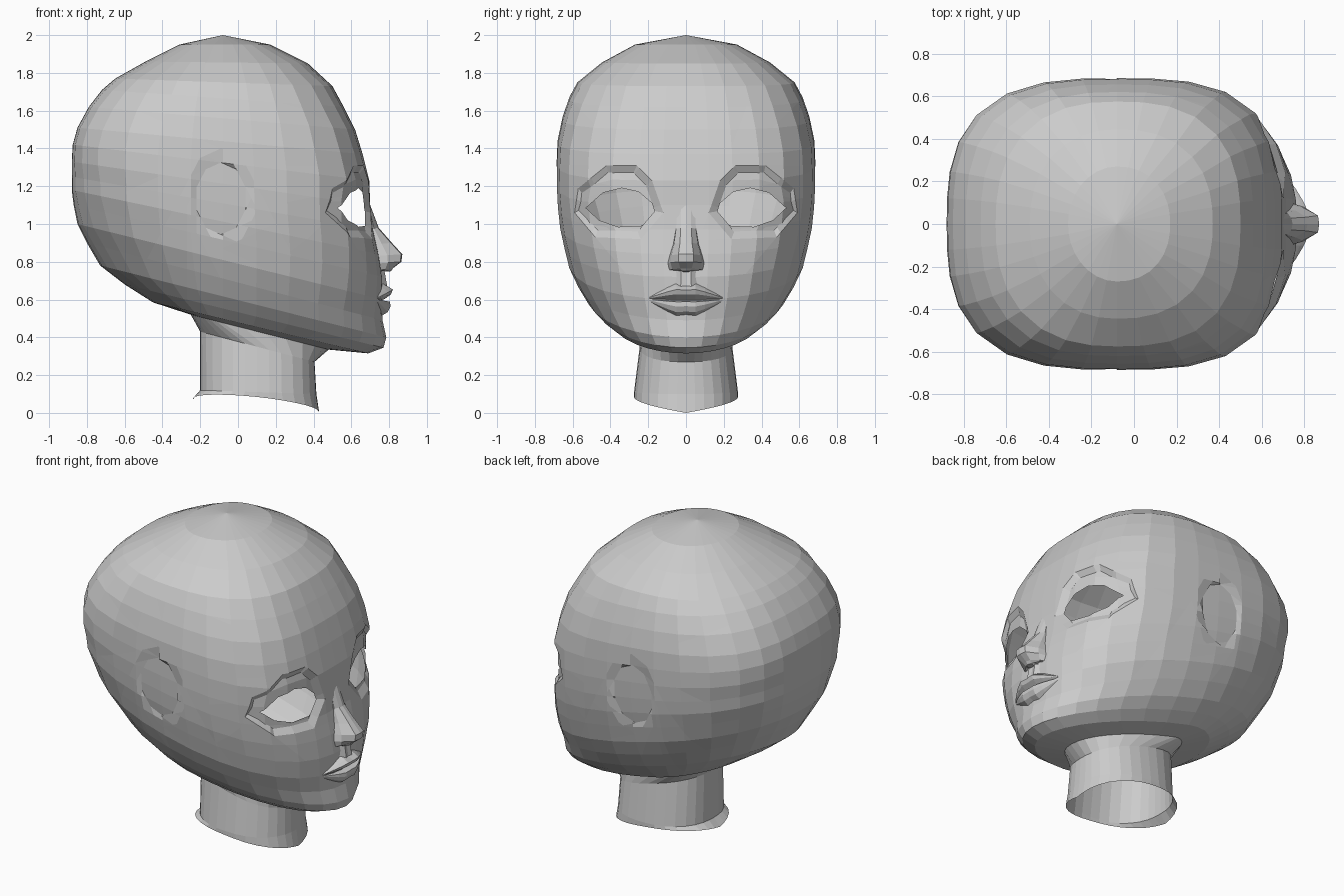
import bpy, bmesh, math
from mathutils import Vector

if "Cube" in bpy.data.objects:
    bpy.data.objects.remove(bpy.data.objects["Cube"])

skin = bpy.data.materials.new("pale grey")
skin.diffuse_color = (0.6, 0.6, 0.6, 1)
skin.use_nodes = True
skin.node_tree.nodes["Principled BSDF"].inputs["Base Color"].default_value = skin.diffuse_color


def finish(name, bm):
    """Turn a half mesh (y >= 0) into a mirrored, flat-shaded object."""
    me = bpy.data.meshes.new(name)
    bm.to_mesh(me)
    bm.free()
    me.materials.append(skin)
    ob = bpy.data.objects.new(name, me)
    bpy.context.collection.objects.link(ob)
    mod = ob.modifiers.new("mirror", 'MIRROR')
    mod.use_axis = (False, True, False)
    mod.merge_threshold = 0.0005
    return ob


def loft(bm, rows):
    """Join rows of points with quads."""
    vs = [[bm.verts.new(p) for p in r] for r in rows]
    for a, b in zip(vs, vs[1:]):
        for i in range(len(a) - 1):
            bm.faces.new((a[i], a[i + 1], b[i + 1], b[i]))
    return vs


def cut(bm, faces, poly, u):
    """Cut a convex outline (axis u against z) into faces, return the inside ones."""
    mid = sum((Vector(p) for p in poly), Vector((0, 0))) / len(poly)
    for a, b in zip(poly, poly[1:] + poly[:1]):
        n = Vector((b[1] - a[1], a[0] - b[0])).normalized()
        if (Vector(a) - mid).dot(n) < 0:
            n = -n
        co, no = Vector((0, 0, a[1])), Vector((0, 0, n.y))
        co[u], no[u] = a[0], n.x
        geom = set(faces)
        for f in faces:
            geom.update(f.edges)
            geom.update(f.verts)
        res = bmesh.ops.bisect_plane(bm, geom=list(geom), dist=1e-5, plane_co=co, plane_no=no)
        pool = {g for g in res["geom"] if isinstance(g, bmesh.types.BMFace)}
        pool |= {f for f in faces if f.is_valid}
        faces = [f for f in pool if (f.calc_center_median() - co).dot(no) < 0]
    return faces


# Head and neck: tilted rings (front x, front z, back x, back z, half width, squareness)
RINGS = [
    (.43, .0, -.24, .07, .275, 2.3), (.415, .1, -.2, .12, .275, 2.3),
    (.405, .27, -.2, .43, .245, 2.4), (.48, .335, -.25, .52, .265, 2.1),
    (.69, .315, -.45, .585, .40, 1.95), (.77, .345, -.6, .68, .465, 1.95),
    (.785, .40, -.73, .78, .525, 2.0), (.765, .49, -.80, .90, .58, 2.1),
    (.765, .60, -.85, 1.0, .625, 2.3), (.765, .72, -.87, 1.1, .65, 2.45),
    (.745, .84, -.88, 1.18, .67, 2.65), (.715, .97, -.88, 1.25, .68, 2.9),
    (.70, 1.10, -.88, 1.33, .685, 3.1), (.695, 1.23, -.875, 1.42, .685, 3.15),
    (.66, 1.37, -.85, 1.51, .68, 3.1), (.62, 1.5, -.79, 1.62, .655, 3.0),
    (.56, 1.62, -.72, 1.71, .62, 2.8), (.50, 1.73, -.65, 1.77, .575, 2.65),
    (.37, 1.85, -.49, 1.86, .445, 2.4), (.17, 1.95, -.31, 1.95, .27, 2.2),
]
ANGLES = [0, 10, 20, 31, 42, 54, 66, 78, 90, 102, 114, 126, 138, 149, 160, 170, 180]
rows = []
for k, (fx, fz, bx, bz, w, p) in enumerate(RINGS):
    cx = .1 if k < 3 else -.08
    row = []
    for t in ANGLES:
        c, s = math.cos(math.radians(t)), abs(math.sin(math.radians(t)))
        q = p if c > 0 or k < 11 else p - .2
        r = (abs(c) ** q + s ** q) ** (-1 / q)
        x = cx + (fx - cx if c > 0 else cx - bx) * c * r
        y = 0 if t in (0, 180) else w * s * r
        z = bz + (fz - bz) * (x - bx) / (fx - bx)
        row.append((x, y, z + (.05 * s if k == 0 else 0)))
    rows.append(row)
bm = bmesh.new()
grid = loft(bm, rows)
top = bm.verts.new((-.08, 0, 2))
for a, b in zip(grid[-1], grid[-1][1:]):
    bm.faces.new((a, b, top))
bm.normal_update()
out = sum(f.normal.dot(f.calc_center_median() - Vector((0, 0, 1))) for f in bm.faces)
if out < 0:
    bmesh.ops.reverse_faces(bm, faces=bm.faces[:])


def near(u, u0, u1, z0, z1, d):
    """Faces turned towards axis d whose centre lies in a window."""
    return [f for f in bm.faces if f.normal[d] > .15 and
            u0 < f.calc_center_median()[u] < u1 and z0 < f.calc_center_median().z < z1]


# Eye sockets with a brow step
socket = [(.12, 1.06), (.18, 1.23), (.26, 1.31), (.42, 1.31), (.57, 1.19),
          (.59, 1.06), (.48, .93), (.24, .92)]
bm.normal_update()
patch = cut(bm, near(1, 0, .75, .7, 1.6, 0), socket, 1)
bm.normal_update()
bmesh.ops.inset_region(bm, faces=patch, thickness=.04, depth=0)
for v in {v for f in patch for v in f.verts}:
    v.co.x -= .028

# Open almond eyes
eye = [(.155, 1.03), (.18, 1.11), (.25, 1.17), (.34, 1.19), (.44, 1.165),
       (.53, 1.085), (.46, 1.02), (.36, .985), (.24, .99)]
bm.normal_update()
hole = cut(bm, [f for f in patch if f.is_valid], eye, 1)
bmesh.ops.delete(bm, geom=hole, context='FACES')

# Ear patches: shallow oval recess
bm.normal_update()
ear = [(math.cos(a), math.sin(a)) for a in (math.tau * (i + .5) / 10 for i in range(10))]
patch = near(0, -.6, .4, .6, 1.7, 1)
for s in (1, .72):
    patch = cut(bm, patch, [(-.09 + .19 * s * c, 1.135 + .265 * s * d) for c, d in ear], 0)
for v in {v for f in patch for v in f.verts}:
    v.co.y -= .012
finish("head_and_neck", bm)

# Nose: sections (z, ridge x, ridge half width, root half width, root x)
NOSE = [(1.10, .70, .025, .05, .685), (.98, .745, .028, .052, .70), (.90, .815, .032, .07, .715),
        (.84, .87, .04, .09, .725), (.80, .865, .04, .1, .735), (.765, .82, .03, .092, .745)]
bm = bmesh.new()
rows = [[(x, 0, z), (x - .006, hw, z), (x * .45 + rx * .55, (hw + rw) / 2 + .012, z - .005),
         (rx, rw, z - .01)] for z, x, hw, rw, rx in NOSE]
rows.append([(.81, 0, .75), (.80, .022, .75), (.775, .06, .755), (.745, .075, .755)])
vs = loft(bm, rows)
base = [bm.verts.new((.75, y, .745)) for y in (0, .02)]
under = vs[-1]
bm.faces.new((under[0], under[1], base[1], base[0]))
nostril = bm.faces.new((under[1], under[2], under[3], base[1]))
bmesh.ops.recalc_face_normals(bm, faces=bm.faces[:])
bmesh.ops.inset_region(bm, faces=[nostril], thickness=.008, depth=-.015)
finish("nose", bm)


# Lips: profile (forward offset, height) tapering to the mouth corner
def lip(name, profile):
    bm = bmesh.new()
    rows = []
    for y, s in ((0, .95), (.05, 1), (.10, .75), (.16, .38), (.212, .03)):
        face_x = .762 - .75 * y * y
        rows.append([(face_x + dx * s - .004 * (1 - s), y, .603 + dz * s) for dx, dz in profile])
    loft(bm, rows)
    bmesh.ops.recalc_face_normals(bm, faces=bm.faces[:])
    finish(name, bm)


lip("upper_lip", [(-.002, .085), (.035, .066), (.06, .05), (.05, .025), (.012, -.002)])
lip("lower_lip", [(.005, -.008), (.045, -.015), (.047, -.04), (.032, -.07), (-.002, -.09)])

# Groove between nose and upper lip
bm = bmesh.new()
loft(bm, [[(.77, 0, .755), (.775, .026, .755), (.75, .065, .75)],
          [(.785, 0, .665), (.79, .028, .67), (.75, .08, .66)]])
finish("lip_groove", bm)
